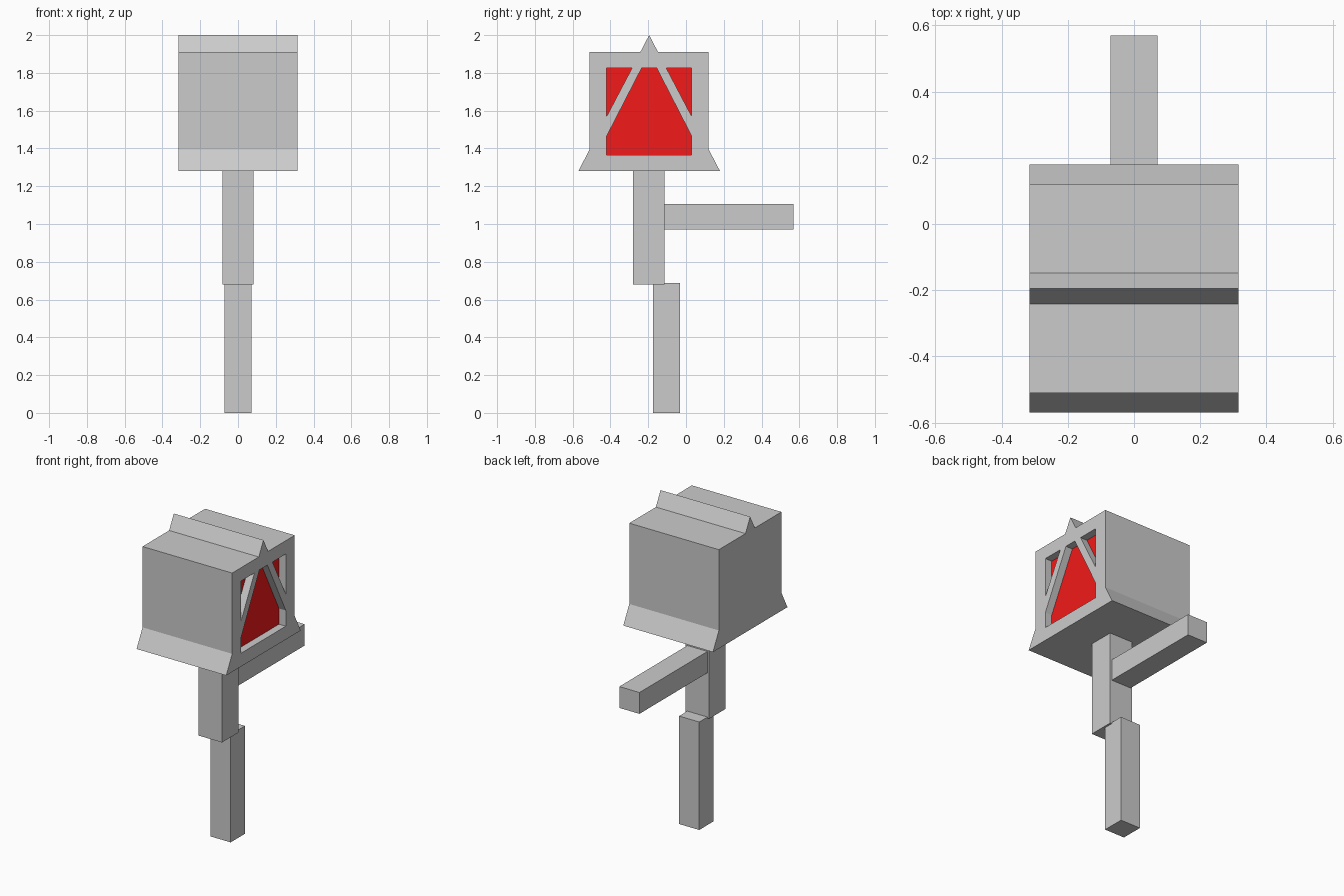
import bpy, bmesh
from mathutils import Vector

if "Cube" in bpy.data.objects:
    bpy.data.objects.remove(bpy.data.objects["Cube"])

CY = -0.195            # symmetry line of the head, seen from the side
X0, X1 = -0.316, 0.316
RECESS = X1 - 0.05     # floor of the window recess


def mirrored(half):
    """Close a half outline (offset from CY, z) into a symmetric one."""
    other = [(-d, z) for d, z in reversed(half) if d > 1e-6]
    return half + other


def make_object(name, bm):
    bmesh.ops.recalc_face_normals(bm, faces=bm.faces)
    me = bpy.data.meshes.new(name)
    bm.to_mesh(me)
    bm.free()
    ob = bpy.data.objects.new(name, me)
    bpy.context.collection.objects.link(ob)
    return ob


def slabs(name, outlines, xa, xb=None):
    """Side-view outlines placed at xa and extruded along x to xb."""
    bm = bmesh.new()
    for pts in outlines:
        face = bm.faces.new([bm.verts.new((xa, CY + d, z)) for d, z in pts])
        if xb is not None:
            ext = bmesh.ops.extrude_face_region(bm, geom=[face], use_keep_orig=True)
            moved = [g for g in ext["geom"] if isinstance(g, bmesh.types.BMVert)]
            bmesh.ops.translate(bm, verts=moved, vec=(xb - xa, 0, 0))
    return make_object(name, bm)


def box(name, lo, hi):
    lo, hi = Vector(lo), Vector(hi)
    bm = bmesh.new()
    bmesh.ops.create_cube(bm, size=1)
    bmesh.ops.scale(bm, verts=bm.verts, vec=hi - lo)
    bmesh.ops.translate(bm, verts=bm.verts, vec=(lo + hi) / 2)
    return make_object(name, bm)


# Head: square block merged with a triangular prism
head = slabs("head", [mirrored([(0.375, 1.28), (0.315, 1.395), (0.315, 1.91),
                                (0.047, 1.91), (0, 2.0)])], X0, X1)

# Three windows between the frame and the slanted bars
corner = [(0.091, 1.825), (0.225, 1.825), (0.225, 1.57)]
windows = [corner,
           [(-d, z) for d, z in corner],
           mirrored([(0.225, 1.365), (0.225, 1.465), (0.04, 1.825)])]
cutter = slabs("window_cutter", windows, RECESS, X1 + 0.1)
cutter.hide_render = True
cutter.display_type = 'WIRE'
cut = head.modifiers.new("windows", 'BOOLEAN')
cut.operation = 'DIFFERENCE'
cut.solver = 'EXACT'
cut.object = cutter

# Red panes on the recess floor
red = bpy.data.materials.new("red")
red.diffuse_color = (0.9, 0.01, 0.01, 1)
red.use_nodes = True
red.node_tree.nodes["Principled BSDF"].inputs["Base Color"].default_value = red.diffuse_color
panes = slabs("red_panes", windows, RECESS + 0.002)
for f in panes.data.polygons:
    if f.normal.x < 0:
        f.flip()
panes.data.materials.append(red)

# Post, grip and arm
box("upper_post", (-0.083, -0.28, 0.68), (0.083, -0.115, 1.28))
box("lower_grip", (-0.071, -0.175, 0), (0.071, -0.032, 0.688))
box("rear_arm", (-0.071, -0.115, 0.97), (0.071, 0.57, 1.106))
